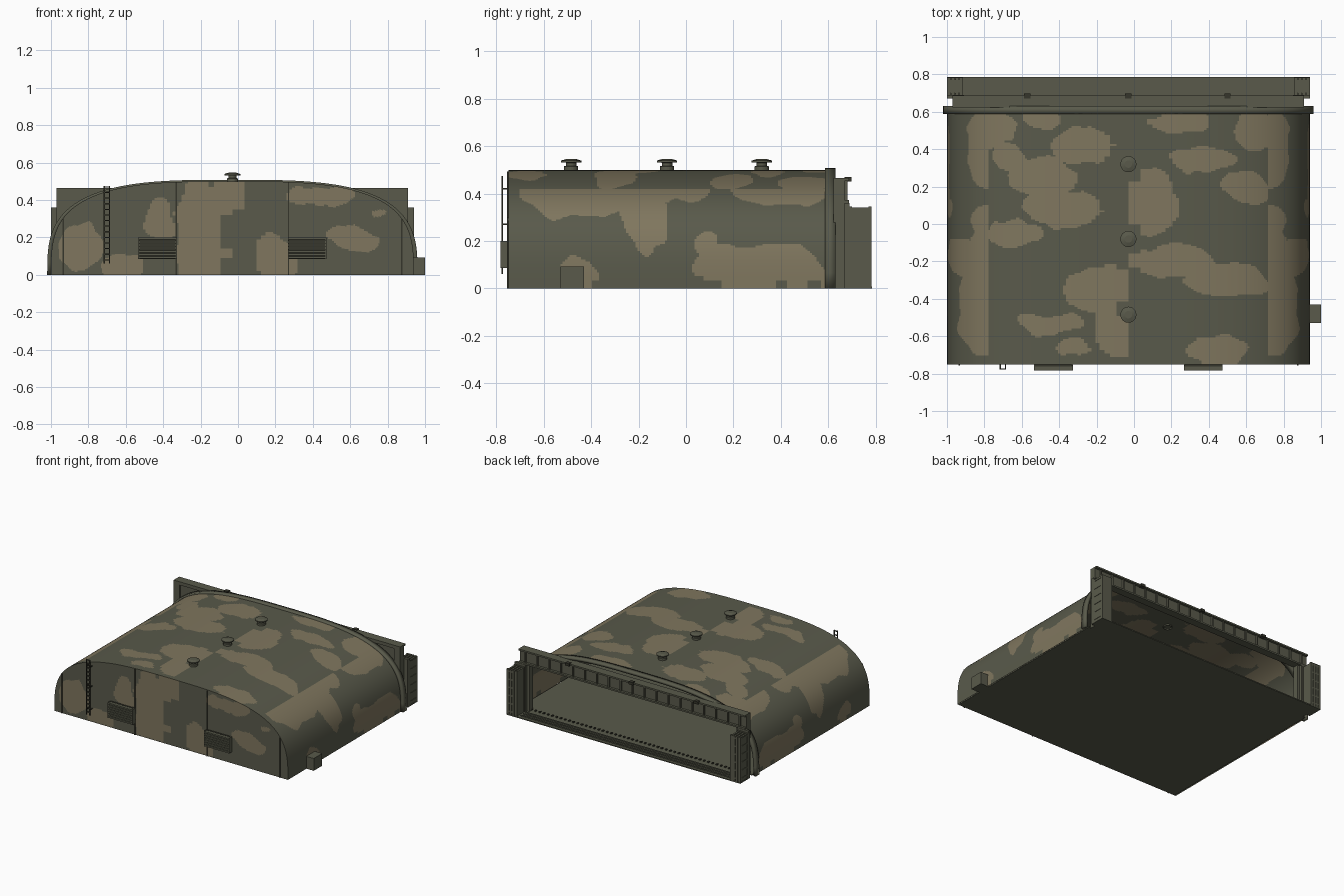
import bpy, bmesh, math
from mathutils import Vector, noise

if "Cube" in bpy.data.objects:
    bpy.data.objects.remove(bpy.data.objects["Cube"], do_unlink=True)


def material(name, color):
    m = bpy.data.materials.new(name)
    m.use_nodes = True
    m.diffuse_color = (*color, 1)
    m.node_tree.nodes["Principled BSDF"].inputs["Base Color"].default_value = (*color, 1)
    return m


OLIVE = material("olive green", (0.100, 0.102, 0.070))
TAN = material("camouflage tan", (0.215, 0.183, 0.113))
DARK = material("dark seam", (0.035, 0.035, 0.024))

CX, HALF, HEIGHT, POWER = -0.03, 0.97, 0.5, 3.2
FRONT, BACK = -0.75, 0.59

# Camouflage patches: centre and radii of ellipses, in hundredths
ROOF = [(-78, 50, 18, 10), (-68, 35, 9, 7), (-50, 57, 10, 5), (-28, 42, 18, 10),
        (-50, 25, 18, 11), (-38, 8, 22, 10), (-65, -5, 14, 6), (10, 10, 12, 18),
        (25, 55, 15, 6), (35, 35, 18, 7), (65, 50, 11, 12), (60, 20, 13, 8),
        (20, -20, 24, 8), (50, -30, 23, 9), (-20, -35, 19, 12), (-12, -55, 9, 15),
        (-45, -52, 17, 6), (-35, -68, 9, 5), (-85, -37, 4, 4), (45, -68, 17, 8)]
SIDE = [(-45, 38, 24, 9), (-17, 30, 11, 12), (-17, 22, 5, 7), (-10, 42, 20, 6),
        (40, 41, 20, 6), (30, 10, 26, 9), (10, 17, 6, 4), (50, 5, 11, 6), (-45, 5, 9, 5)]
END = [(-20, 20, 13, 32), (-5, 42, 9, 10), (-42, 30, 8, 12), (-85, 15, 12, 12),
       (-62, 4, 11, 6), (45, 43, 18, 6), (62, 20, 14, 6), (20, 8, 9, 13), (75, 33, 4, 2)]


def is_tan(u, v, patches):
    # Wobble the patch outlines so they look hand sprayed
    p = Vector((u * 5, v * 5, 0))
    u += 0.045 * noise.noise(p) + 0.02 * noise.noise(p * 2.7)
    v += 0.045 * noise.noise(p + Vector((9, 4, 2))) + 0.02 * noise.noise(p * 2.7 + Vector((3, 3, 3)))
    return any(((u * 100 - a) / r) ** 2 + ((v * 100 - b) / s) ** 2 < 1 for a, b, r, s in patches)


def arch(count, height=HEIGHT):
    points = []
    for i in range(count + 1):
        c, s = math.cos(math.pi * i / count), max(0, math.sin(math.pi * i / count))
        points.append((CX + HALF * math.copysign(abs(c) ** (2 / POWER), c),
                       height * s ** (2 / POWER) if 0 < i < count else 0))
    return points


def arch_height(x):
    return HEIGHT * (1 - min(1, abs((x - CX) / HALF)) ** POWER) ** (1 / POWER)


def grid_object(name, rows, rule=None, smooth=True):
    # Skin a grid of points; rule(centre) picks tan faces
    bm = bmesh.new()
    vs = [[bm.verts.new(p) for p in row] for row in rows]
    for a, b in zip(vs, vs[1:]):
        for i in range(len(a) - 1):
            f = bm.faces.new((a[i], a[i + 1], b[i + 1], b[i]))
            f.smooth = smooth
            if rule and rule(f.calc_center_median()):
                f.material_index = 1
    mesh = bpy.data.meshes.new(name)
    bm.to_mesh(mesh)
    bm.free()
    mesh.materials.append(OLIVE)
    mesh.materials.append(TAN)
    ob = bpy.data.objects.new(name, mesh)
    bpy.context.collection.objects.link(ob)
    return ob


def boxes(name, spans, mat=OLIVE):
    # One object made of boxes given as x, y and z spans
    bm = bmesh.new()
    for xs, ys, zs in spans:
        made = bmesh.ops.create_cube(bm, size=1)["verts"]
        for v in made:
            v.co = [s[0] if c < 0 else s[1] for c, s in zip(v.co, (xs, ys, zs))]
    mesh = bpy.data.meshes.new(name)
    bm.to_mesh(mesh)
    bm.free()
    mesh.materials.append(mat)
    ob = bpy.data.objects.new(name, mesh)
    bpy.context.collection.objects.link(ob)
    return ob


def around(c, r):
    return (c - r, c + r)


def mirror_x(span):
    return (2 * CX - span[1], 2 * CX - span[0])


# Vaulted shell
def shell_rule(c):
    if abs(c.x - CX) > 0.75:
        return is_tan(c.y, c.z, SIDE)
    return is_tan(c.x, c.y, ROOF)


STEPS = 140
rows = [[(x, FRONT + (BACK - FRONT) * j / STEPS, z) for x, z in arch(240)] for j in range(STEPS + 1)]
grid_object("vaulted_shell", rows, shell_rule)

# Front wall
rows = [[(x, FRONT, z * j / 50) for x, z in arch(240)[1:-1]] for j in range(51)]
grid_object("front_wall", rows, lambda c: is_tan(c.x, c.z, END), False)
boxes("front_wall_seams", [(around(x, 0.004), (FRONT - 0.006, FRONT), (0, arch_height(x) - 0.004))
                           for x in (-0.935, -0.33, 0.27, 0.875)], DARK)

# Rear rim of the vault
rim = grid_object("rear_rim", [[(x, y, z) for x, z in arch(80, 0.488)] for y in (BACK - 0.003, 0.63)])
solid = rim.modifiers.new("thickness", "SOLIDIFY")
solid.thickness = 0.02
solid.offset = -1

# Floor, door sill and rails
boxes("floor", [((-0.99, 0.93), (FRONT, 0.63), (0, 0.008)),
                ((-0.97, 0.91), (0.63, 0.68), (0, 0.008)),
                ((-1, 0.94), (0.68, 0.785), (0, 0.008))])
boxes("door_rails", [((-0.9, 0.84), around(y, 0.004), (0.008, 0.016)) for y in (0.7, 0.73, 0.76)])
boxes("rail_clamps", [(around(-0.88 + 0.035 * i, 0.006), around(0.64, 0.008), (0.008, 0.016))
                      for i in range(50)], DARK)

# Rear portal with header, legs and raised border
leg = (0.83, 0.91)
boxes("portal", [((-0.97, 0.91), (0.63, 0.67), (0.36, 0.465))]
      + [(s, (0.63, 0.67), (0, 0.36)) for s in (leg, mirror_x(leg))])
edge = (0.86, 0.91)
boxes("portal_border", [((-0.97, 0.91), (0.622, 0.63), (0.44, 0.465))]
      + [(s, (0.622, 0.63), (0, 0.44)) for s in (edge, mirror_x(edge))])
boxes("header_ribs", [(around(-0.92 + 1.78 * i / 18, 0.005), (0.67, 0.682), (0.372, 0.453))
                      for i in range(19)]
      + [((-0.97, 0.91), (0.67, 0.688), z) for z in ((0.36, 0.372), (0.453, 0.465))])
boxes("header_lamps", [(around(x, 0.017), (0.67, 0.698), (0.45, 0.47)) for x in (-0.57, CX, 0.5)], DARK)

# Folded door leaves stacked at each side
leaves, ribs = [], []
for i in range(4):
    x = 0.858 + 0.022 * i
    leaves.append(((x, x + 0.013), (0.69, 0.78), (0.008, 0.342)))
    for y in (0.693, 0.777):
        ribs.append(((x - 0.003, x + 0.016), around(y, 0.007), (0.008, 0.345)))
for z in (0.03, 0.09, 0.15, 0.21, 0.27, 0.33):
    ribs.append(((0.86, 0.94), (0.70, 0.783), around(z, 0.006)))
plate = [((0.85, 0.94), (0.67, 0.69), (0, 0.36))]
for side, flip in (("left", lambda s: s), ("right", mirror_x)):
    for part, spans in (("door_leaves", leaves), ("door_ribs", ribs), ("door_post", plate)):
        boxes(side + "_" + part, [(flip(x), y, z) for x, y, z in spans])

# Louvred vents on the front wall
for side, x0 in (("right", -0.53), ("left", 0.27)):
    xs = (x0, x0 + 0.2)
    boxes(side + "_vent_back", [(xs, (FRONT - 0.012, FRONT), (0.085, 0.2))], DARK)
    boxes(side + "_vent_slats", [(xs, (FRONT - 0.034, FRONT), around(0.092 + 0.0168 * i, 0.0055))
                                 for i in range(7)]
          + [(around(x, 0.004), (FRONT - 0.034, FRONT), (0.085, 0.2)) for x in xs])

# Ladder on the front wall
boxes("ladder", [(around(x, 0.003), around(-0.776, 0.003), (0.06, 0.475)) for x in (-0.715, -0.687)]
      + [((-0.715, -0.687), around(-0.776, 0.003), around(0.08 + 0.03 * i, 0.003)) for i in range(14)]
      + [(around(x, 0.003), (-0.776, FRONT), around(z, 0.003))
         for x in (-0.715, -0.687) for z in (0.1, 0.27, 0.42)], DARK)

# Utility box on the left side
boxes("utility_box", [((0.92, 1), (-0.53, -0.43), (0, 0.092))])

# Roof ventilators: turned profile of stem, collar and cap
PROFILE = [(0.03, 0.49), (0.03, 0.515), (0.022, 0.517), (0.022, 0.53),
           (0.043, 0.532), (0.043, 0.539), (0.02, 0.546), (0, 0.546)]
for label, y in (("front", -0.485), ("middle", -0.08), ("rear", 0.32)):
    rows = [[(CX + r * math.cos(math.tau * k / 24), y + r * math.sin(math.tau * k / 24), z)
             for k in range(25)] for r, z in PROFILE[:-1] + [(0.0005, 0.546)]]
    grid_object(label + "_roof_ventilator", rows, None, False)
